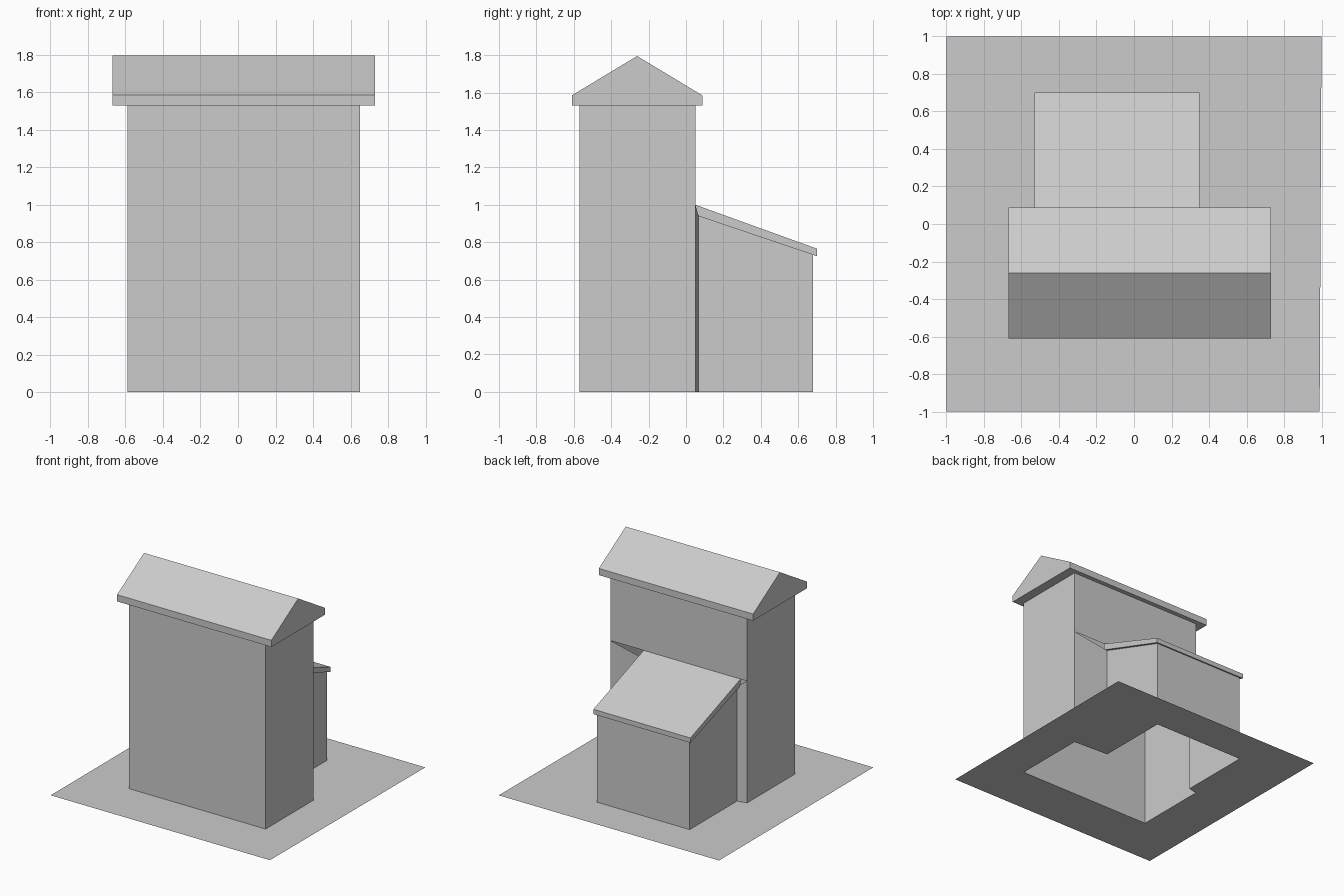
import bpy, bmesh

if "Cube" in bpy.data.objects:
    bpy.data.objects.remove(bpy.data.objects["Cube"])


def finish(name, bm):
    bmesh.ops.remove_doubles(bm, verts=bm.verts, dist=1e-4)
    bmesh.ops.recalc_face_normals(bm, faces=bm.faces)
    mesh = bpy.data.meshes.new(name)
    bm.to_mesh(mesh)
    bm.free()
    obj = bpy.data.objects.new(name, mesh)
    bpy.context.collection.objects.link(obj)
    return obj


def face(bm, pts):
    return bm.faces.new([bm.verts.new(p) for p in pts])


def wall(bm, a, b, top_a, top_b=None):
    """Vertical wall from plan point a to b, standing on the ground."""
    top_b = top_a if top_b is None else top_b
    face(bm, [(*a, 0), (*b, 0), (*b, top_b), (*a, top_a)])


def plate_with_hole(bm, outer, inner, z):
    edges = []
    for loop in (outer, inner):
        vs = [bm.verts.new((x, y, z)) for x, y in loop]
        edges += [bm.edges.new((vs[i - 1], vs[i])) for i in range(len(vs))]
    bmesh.ops.triangle_fill(bm, use_beauty=True, use_dissolve=False,
                            edges=edges, normal=(0, 0, 1))


def rect(x0, x1, y0, y1):
    return [(x0, y0), (x1, y0), (x1, y1), (x0, y1)]


# Main dimensions
HX0, HX1, HY0, HY1 = -0.59, 0.65, -0.57, 0.05     # tall house
AX0, AX1, AY0, AY1 = -0.51, 0.33, 0.067, 0.68     # rear annex
RX0, RX1, RY0, RY1 = -0.67, 0.73, -0.61, 0.087    # gable roof
SX0, SX1, SY0, SY1 = -0.53, 0.35, 0.05, 0.70      # shed roof
EAVE, BAND, RIDGE, JOIN = 1.53, 1.585, 1.795, 1.0


def under(y):
    """Height of the shed roof underside."""
    return 0.945 + (y - SY0) / (SY1 - SY0) * (0.725 - 0.945)


footprint = [(HX0, HY0), (HX1, HY0), (HX1, HY1), (AX1, AY0),
             (AX1, AY1), (AX0, AY1), (AX0, AY0), (HX0, HY1)]

# Ground sheet, open under the building
bm = bmesh.new()
plate_with_hole(bm, [(-1, -1), (0.99, -1), (1, 1), (-1, 1)], footprint, 0)
finish("ground_sheet", bm)

# Tall house walls; the lower back wall is open towards the annex
bm = bmesh.new()
wall(bm, (HX0, HY0), (HX1, HY0), EAVE)
for x, ax in ((HX0, AX0), (HX1, AX1)):
    wall(bm, (x, HY0), (x, HY1), EAVE)
    wall(bm, (x, HY1), (ax, AY0), JOIN, under(AY0))
face(bm, [(HX0, HY1, JOIN), (HX1, HY1, JOIN), (HX1, HY1, EAVE), (HX0, HY1, EAVE)])
finish("house_walls", bm)

# Annex walls with sloping tops
bm = bmesh.new()
for x in (AX0, AX1):
    wall(bm, (x, AY0), (x, AY1), under(AY0), under(AY1))
wall(bm, (AX0, AY1), (AX1, AY1), under(AY1))
finish("annex_walls", bm)

# Gable roof: end faces, eave bands, slopes and overhang underside
bm = bmesh.new()
mid = (RY0 + RY1) / 2
profile = [(RY0, EAVE), (RY0, BAND), (mid, RIDGE), (RY1, BAND), (RY1, EAVE)]
for x in (RX0, RX1):
    face(bm, [(x, y, z) for y, z in profile])
for (ya, za), (yb, zb) in zip(profile, profile[1:]):
    face(bm, [(RX0, ya, za), (RX1, ya, za), (RX1, yb, zb), (RX0, yb, zb)])
plate_with_hole(bm, rect(RX0, RX1, RY0, RY1), rect(HX0, HX1, HY0, HY1), EAVE)
finish("gable_roof", bm)

# Shed roof: top, edges and U-shaped overhang underside
bm = bmesh.new()
top0, top1 = JOIN, 0.765
face(bm, [(SX0, SY0, top0), (SX1, SY0, top0), (SX1, SY1, top1), (SX0, SY1, top1)])
face(bm, [(SX0, SY1, top1), (SX1, SY1, top1), (SX1, SY1, under(SY1)), (SX0, SY1, under(SY1))])
for x in (SX0, SX1):
    face(bm, [(x, SY0, top0), (x, SY1, top1), (x, SY1, under(SY1)), (x, SY0, under(SY0))])
for x, ax in ((SX0, AX0), (SX1, AX1)):
    face(bm, [(px, py, under(py)) for px, py in
              ((x, SY0), (ax, SY0), (ax, AY1), (x, AY1))])
face(bm, [(px, py, under(py)) for px, py in rect(SX0, SX1, AY1, SY1)])
finish("shed_roof", bm)
